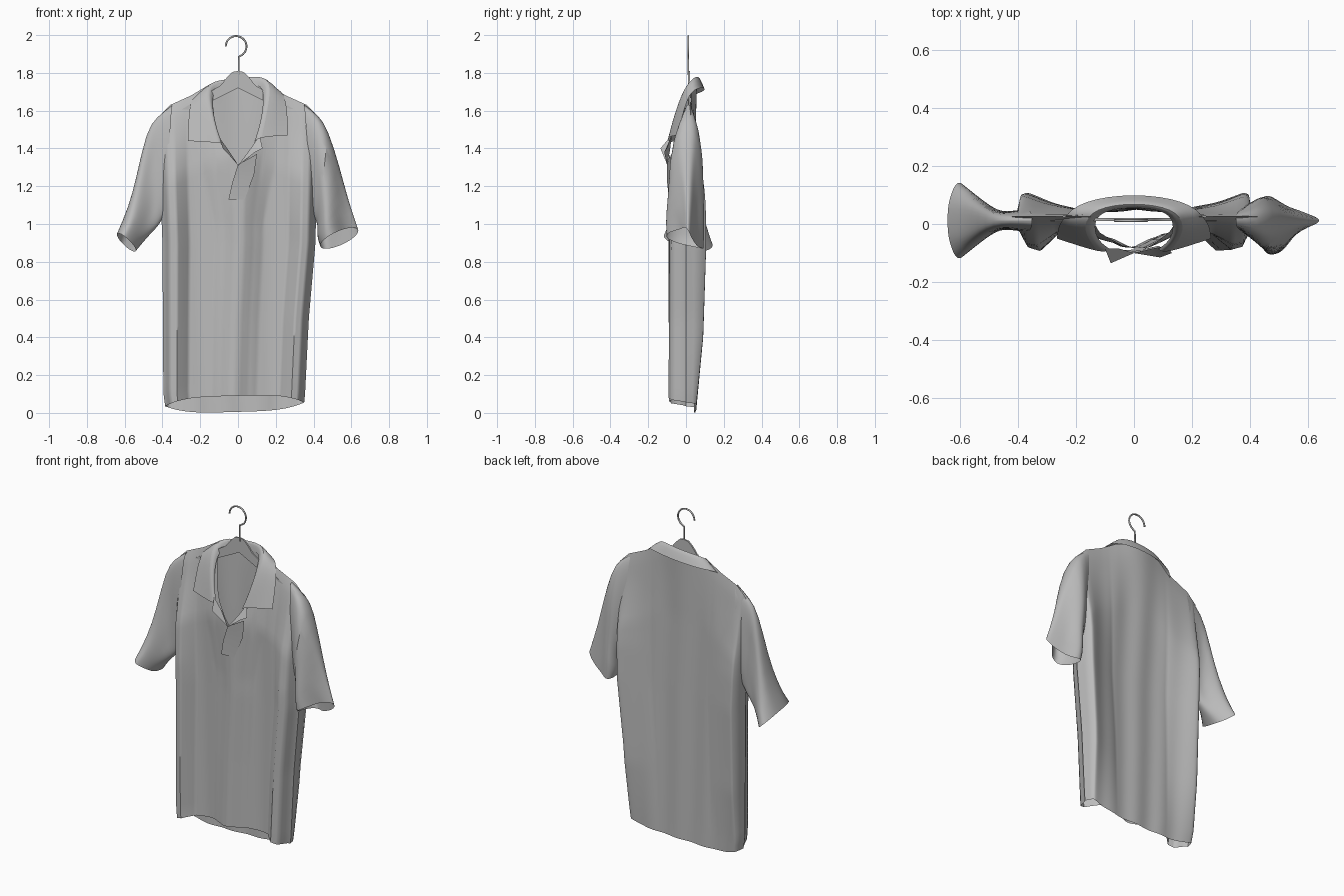
import bpy, math
from math import sin, cos, pi, exp
from mathutils import Vector

old = bpy.data.objects.get("Cube")
if old:
    bpy.data.objects.remove(old, do_unlink=True)


def material(name, value):
    mat = bpy.data.materials.new(name)
    mat.use_nodes = True
    colour = (value, value, value, 1)
    mat.diffuse_color = colour
    mat.node_tree.nodes["Principled BSDF"].inputs["Base Color"].default_value = colour
    return mat


cloth = material("grey cloth", 0.5)


def make(name, verts, faces, subdivide=0, angle=50):
    mesh = bpy.data.meshes.new(name)
    mesh.from_pydata([tuple(v) for v in verts], [], faces)
    mesh.materials.append(cloth)
    obj = bpy.data.objects.new(name, mesh)
    bpy.context.collection.objects.link(obj)
    if subdivide:
        mod = obj.modifiers.new("smooth", "SUBSURF")
        mod.levels = mod.render_levels = subdivide
        mod.boundary_smooth = "PRESERVE_CORNERS"
    bpy.ops.object.select_all(action="DESELECT")
    obj.select_set(True)
    bpy.context.view_layer.objects.active = obj
    bpy.ops.object.shade_smooth_by_angle(angle=math.radians(angle))
    return obj


def grid_faces(rows, cols, closed=False, flip=False):
    faces = []
    for r in range(rows - 1):
        for c in range(cols if closed else cols - 1):
            d = (c + 1) % cols
            f = (r * cols + c, r * cols + d, (r + 1) * cols + d, (r + 1) * cols + c)
            faces.append(f[::-1] if flip else f)
    return faces


def lerp(table, t):
    """Piecewise linear lookup in a list of (key, value) pairs."""
    if t <= table[0][0]:
        return table[0][1]
    for (a, p), (b, q) in zip(table, table[1:]):
        if t <= b:
            return p + (q - p) * (t - a) / (b - a)
    return table[-1][1]


def bump(t, centre, width):
    return exp(-((t - centre) / width) ** 2)


# Body outline by height
RIGHT = [(0, -.38), (.1, -.395), (.9, -.4), (1.3, -.415), (1.6, -.42)]
LEFT = [(0, .345), (.1, .355), (.5, .375), (.9, .41), (1.6, .425)]
SHOULDER = [(0, 1.76), (.15, 1.74), (.25, 1.68), (.36, 1.63), (.42, 1.57)]
NECK = [(0, 1.31), (.09, 1.42), (.12, 1.5), (.145, 1.73)]
# Depth across the width: thin panels with a centre ridge and flared side pleats
FRONT = [(0, -.085), (.04, -.08), (.12, -.05), (.2, -.03), (.27, -.03)]
FRONT_PLEAT = [(.27, 0), (.34, -.06), (.38, -.05), (.42, .035)]
FRONT_GAIN = [(0, 1), (1, 1), (1.5, .4)]
RIDGE = [(0, 1.5), (1, 1.5), (1.3, 1)]
BACK_PLEAT = [(.2, 0), (.33, .045), (.4, .07), (.42, -.04)]
BACK_GAIN = [(0, .1), (.4, .7), (.9, .95), (1.1, .9), (1.5, .4)]


# Front and back panels, meeting at the side and shoulder seams
def panel(name, front, cols=85, rows=41):
    verts = []
    for r in range(rows):
        for c in range(cols):
            u = 2 * c / (cols - 1) - 1
            a = abs(u)
            xn = a * .42
            top = lerp(SHOULDER, xn)
            if front and xn < .145:
                top = lerp(NECK, xn)
            hem = .045 + .01 * u + (.045 if front else -.04) * (1 - a ** 4)
            z = hem + (top - hem) * r / (rows - 1)
            lo, hi = lerp(RIGHT, z), lerp(LEFT, z)
            x = lo + (hi - lo) * (u + 1) / 2
            # Depth closes toward the shoulder seam
            near = min(1, max(0, lerp(SHOULDER, xn) - z) / .4)
            if front:
                deep = lerp(FRONT, xn * lerp(RIDGE, z))
                deep += lerp(FRONT_PLEAT, xn) * lerp(FRONT_GAIN, z)
                mid = .025
            else:
                deep = .046 + lerp(BACK_PLEAT, xn) * lerp(BACK_GAIN, z)
                mid = .025 + .035 * bump(xn, 0, .14)
            y = mid + (deep * (1 - a ** 50) - mid) * near ** .7
            # Soft hanging folds
            y += near * .004 * sin(13 * u + 1.5 * z + front) * (1 - a ** 4)
            verts.append((x, y, z))
    return make(name, verts, grid_faces(rows, cols, flip=not front), 0, 60)


panel("shirt_front", True)
panel("shirt_back", False)


# Sleeves: rings of (outer x, outer z, inner x, inner z); depth follows x
def sleeve(name, side, rings, fore, aft, tilt, segments=24):
    verts = []
    for i, (ox, oz, ix, iz) in enumerate(rings):
        t = i / (len(rings) - 1)
        for s in range(segments):
            ang = 2 * pi * s / segments
            k, d = cos(ang), sin(ang)
            x = (ox + ix) / 2 + (ox - ix) / 2 * k
            depth = lerp(aft, x) if d > 0 else -lerp(fore, x)
            y = .012 + depth * abs(d) ** .7 * (.55 + .45 * t)
            z = (oz + iz) / 2 + (oz - iz) / 2 * k - tilt * t ** 3 * d
            verts.append((side * x, y, z))
    faces = grid_faces(len(rings), segments, True, flip=side < 0)
    return make(name, verts, faces, 1)


flare = [(.38, .07), (.46, .035), (.61, .14), (.64, .11)]
sleeve("right_sleeve", -1, [
    (.35, 1.63, .39, 1.04), (.43, 1.57, .41, 1.01), (.485, 1.5, .415, 1),
    (.54, 1.24, .43, .98), (.58, 1.09, .48, .93), (.642, .945, .54, .86)],
    flare, flare, .025)
sleeve("left_sleeve", 1, [
    (.35, 1.635, .4, 1.04), (.425, 1.58, .42, 1), (.475, 1.51, .42, .98),
    (.54, 1.3, .42, .96), (.58, 1.14, .42, .92), (.638, .965, .435, .885)],
    [(.36, .06), (.42, .12), (.46, .15), (.51, .11), (.56, .04), (.64, .015)],
    [(.36, .07), (.42, .12), (.46, .11), (.52, .05), (.64, .015)], .04)


# Collar: base, fold and outer edge at each station, right tip round to left tip
def stations(side, tip, rise):
    rows = [
        [(.085, -.085, 1.43), (.1, -.105, 1.43 + tip), (.265, -.05, 1.44 + tip)],
        [(.122, -.06, 1.53), (.13, -.075, 1.57), (.262, -.015, 1.58)],
        [(.14, -.01, 1.67), (.17, -.015, 1.73), (.245, .02, 1.685)],
        [(.12, .045, 1.72), (.135, .05, 1.79), (.185, .08, 1.7)]]
    return [[(side * x, y, z + rise * i / 3) for x, y, z in row]
            for i, row in enumerate(rows)]


collar = stations(-1, 0, -.005)
collar.append([(0, .06, 1.72), (0, .07, 1.8), (0, .108, 1.715)])
collar += stations(1, .03, .025)[::-1]
make("collar", [p for row in collar for p in row],
     grid_faces(len(collar), 3, flip=True), 2, 70)

# Open lapels and the hanging placket below the neckline
make("right_lapel",
     [(-.1, -.085, 1.46), (-.08, -.135, 1.4), (0, -.1, 1.315), (-.05, -.085, 1.39)],
     [(0, 1, 2, 3)])
make("left_lapel",
     [(.115, -.075, 1.47), (.13, -.1, 1.4), (.09, -.115, 1.38), (0, -.1, 1.31),
      (.06, -.085, 1.39)],
     [(0, 4, 2, 1), (4, 3, 2)])
make("placket",
     [(0, -.1, 1.315), (.1, -.085, 1.37), (.085, -.075, 1.26), (.035, -.087, 1.13),
      (-.05, -.09, 1.13), (-.03, -.1, 1.22)],
     [(0, 5, 2, 1), (5, 4, 3, 2)])

# Hanger: flat bar with a humped centre, tapering into the shoulders
TOP = [(0, 1.81), (.03, 1.805), (.06, 1.775), (.09, 1.735), (.14, 1.705), (.34, 1.58)]
UNDER = [(0, 1.72), (.34, 1.55)]
verts = []
steps = 49
for c in range(steps):
    x = .68 * c / (steps - 1) - .34
    hi, lo = lerp(TOP, abs(x)), lerp(UNDER, abs(x))
    verts += [(x, .01, lo), (x, .01, hi), (x, .02, hi), (x, .02, lo)]
faces = grid_faces(steps, 4, True, flip=True)
last = len(verts) - 4
make("hanger_bar", verts, faces + [(0, 1, 2, 3), (last + 3, last + 2, last + 1, last)])

# Hanger hook
path = [Vector((.004, .012, z)) for z in (1.79, 1.83, 1.868, 1.885)]
for i in range(21):
    ang = math.radians(-50 + 230 * i / 20)
    path.append(Vector((-.01 + .055 * cos(ang), .012, 1.94 + .055 * sin(ang))))
curve = bpy.data.curves.new("hanger_hook", "CURVE")
curve.dimensions = "3D"
curve.bevel_depth = .005
curve.bevel_resolution = 2
curve.use_fill_caps = True
spline = curve.splines.new("POLY")
spline.points.add(len(path) - 1)
for point, co in zip(spline.points, path):
    point.co = (*co, 1)
curve.materials.append(cloth)
bpy.context.collection.objects.link(bpy.data.objects.new("hanger_hook", curve))
